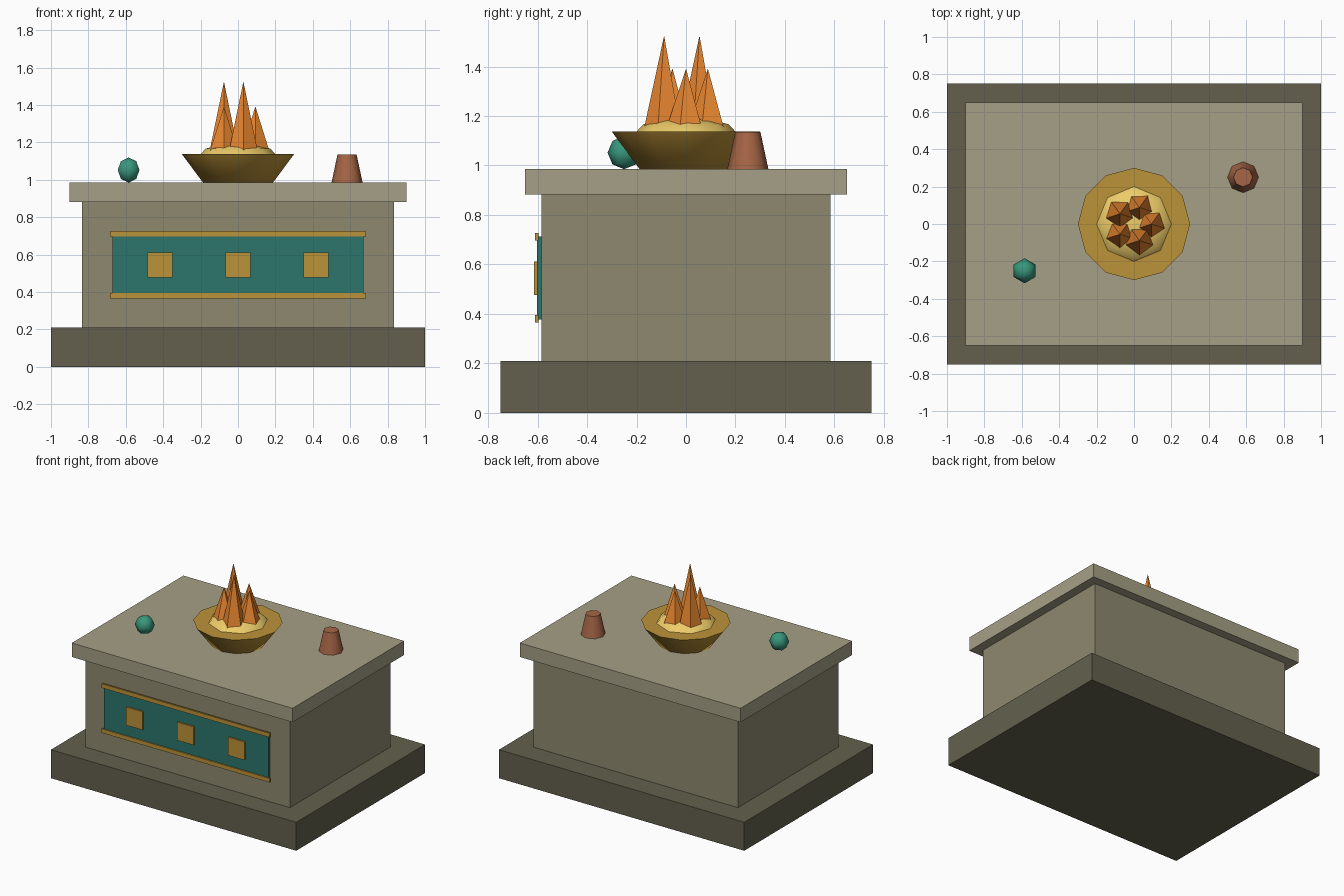
import bpy, math

if "Cube" in bpy.data.objects:
    bpy.data.objects.remove(bpy.data.objects["Cube"])

def material(name, rgb):
    m = bpy.data.materials.new(name)
    m.diffuse_color = (*rgb, 1)
    m.use_nodes = True
    m.node_tree.nodes["Principled BSDF"].inputs["Base Color"].default_value = m.diffuse_color
    return m

STONE = material("stone", (0.27, 0.25, 0.16))
DARK = material("dark_stone", (0.125, 0.118, 0.075))
LIGHT = material("light_stone", (0.38, 0.35, 0.24))
TEAL = material("teal", (0.025, 0.18, 0.15))
GOLD = material("gold", (0.50, 0.29, 0.04))
EMBER = material("ember", (0.85, 0.60, 0.14))
FLAME = material("flame", (0.85, 0.25, 0.03))
CLAY = material("clay", (0.38, 0.13, 0.06))
JADE = material("jade", (0.04, 0.31, 0.20))

def finish(name, mat, smooth=False):
    o = bpy.context.object
    o.name = name
    o.data.materials.append(mat)
    bpy.ops.object.transform_apply(location=False, rotation=True, scale=True)
    if smooth:
        bpy.ops.object.shade_smooth_by_angle(angle=math.radians(65))
    return o

def box(name, mat, x, y, z):
    """Box from (min, max) pairs."""
    bpy.ops.mesh.primitive_cube_add(size=1, location=[(a + b) / 2 for a, b in (x, y, z)])
    bpy.context.object.scale = [b - a for a, b in (x, y, z)]
    return finish(name, mat)

def cone(name, mat, sides, r1, r2, x, y, z0, z1, smooth=False, turn=0):
    bpy.ops.mesh.primitive_cone_add(vertices=sides, radius1=r1, radius2=r2, depth=z1 - z0,
                                    location=(x, y, (z0 + z1) / 2), rotation=(0, 0, turn))
    return finish(name, mat, smooth)

def ball(name, mat, segs, rings, r, loc, flat=1):
    bpy.ops.mesh.primitive_uv_sphere_add(segments=segs, ring_count=rings, radius=r, location=loc)
    bpy.context.object.scale = (1, 1, flat)
    return finish(name, mat, True)

# Stone altar block
box("base", DARK, (-1, 1), (-0.75, 0.75), (0, 0.21))
box("body", STONE, (-0.833, 0.833), (-0.585, 0.585), (0.21, 0.882))
box("top_slab", LIGHT, (-0.9, 0.9), (-0.65, 0.65), (0.882, 0.985))

# Front panel with trims and square studs
box("front_panel", TEAL, (-0.67, 0.67), (-0.602, -0.57), (0.378, 0.713))
for name, z in (("lower_trim", 0.38), ("upper_trim", 0.712)):
    box(name, GOLD, (-0.685, 0.685), (-0.61, -0.597), (z - 0.015, z + 0.015))
for i in (-1, 0, 1):
    x = i * 0.417
    box("stud", GOLD, (x - 0.067, x + 0.067), (-0.614, -0.597), (0.477, 0.611))

# Fire bowl with embers
cone("bowl", GOLD, 12, 0.187, 0.3, 0, 0, 0.985, 1.137, smooth=True)
ball("embers", EMBER, 8, 6, 0.2, (0, 0, 1.137), 0.29)

# Ring of flames, alternating short and tall
for i in range(5):
    a = -i * math.tau / 5
    top = 1.525 if i % 2 else 1.392
    cone("flame", FLAME, 5, 0.084, 0, 0.093 * math.cos(a), 0.093 * math.sin(a),
         1.137, top, turn=math.pi)

# Offerings
cone("cup", CLAY, 8, 0.083, 0.051, 0.583, 0.25, 0.985, 1.135, smooth=True)
ball("orb", JADE, 6, 4, 0.067, (-0.585, -0.25, 1.052))
